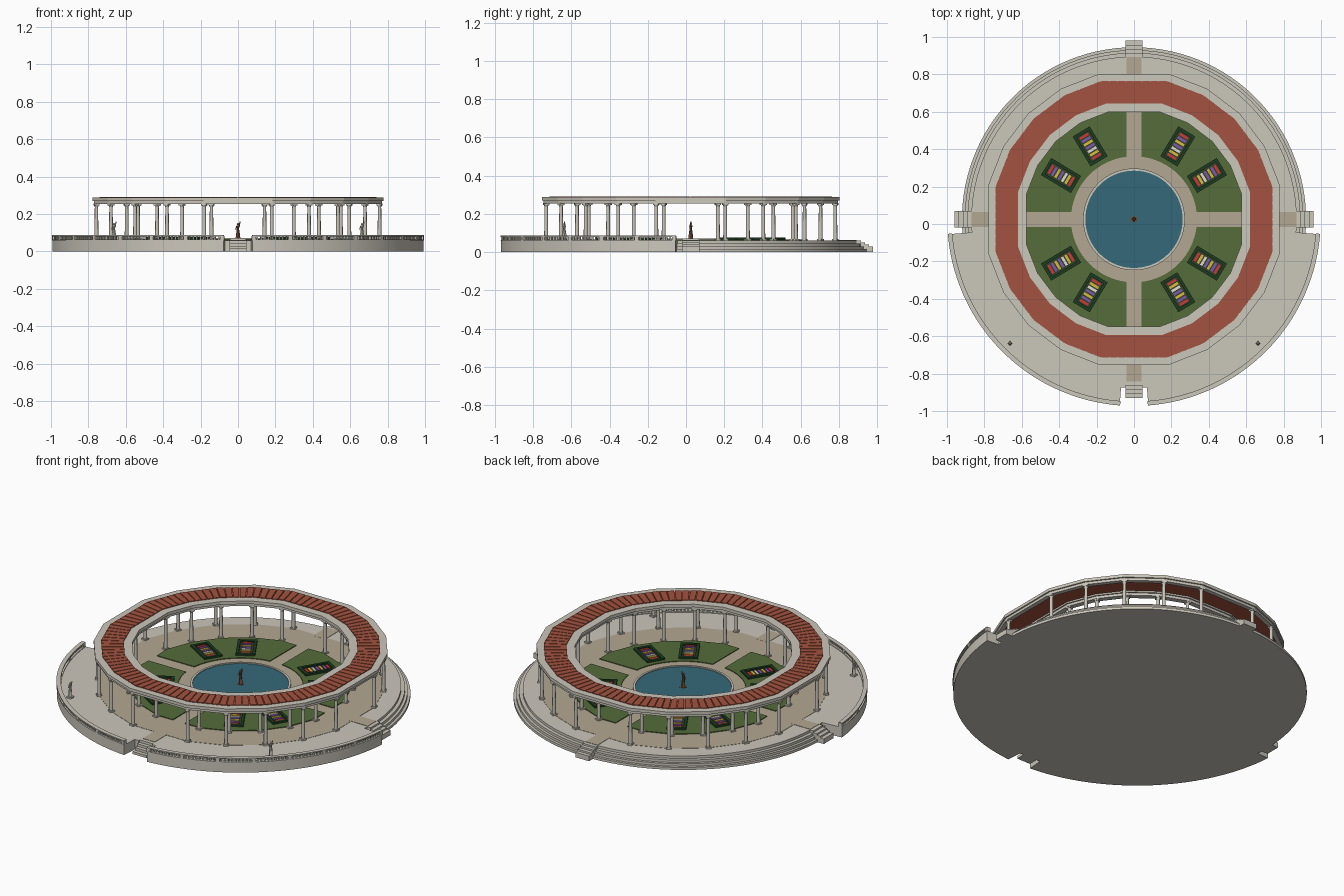
import bpy, bmesh, math
from mathutils import Matrix, Vector

if "Cube" in bpy.data.objects:
    bpy.data.objects.remove(bpy.data.objects["Cube"])

CY = 0.025                      # centre of the round plan in y
COL = dict(stone=(.60, .57, .50), tan=(.45, .39, .29), lawn=(.09, .15, .042),
           hedge=(.012, .045, .015), soil=(.03, .05, .02), water=(.035, .14, .19),
           terracotta=(.36, .085, .05), bronze=(.17, .08, .04), red=(.6, .04, .04),
           yellow=(.7, .5, .05), white=(.75, .72, .65), purple=(.2, .1, .4))
MATS = {}


def finish(name, bm, col, smooth=False):
    if col not in MATS:
        MATS[col] = bpy.data.materials.new(col)
        MATS[col].diffuse_color = (*COL[col], 1)
    bmesh.ops.recalc_face_normals(bm, faces=bm.faces[:])
    me = bpy.data.meshes.new(name)
    bm.to_mesh(me)
    bm.free()
    me.materials.append(MATS[col])
    ob = bpy.data.objects.new(name, me)
    bpy.context.collection.objects.link(ob)
    if smooth:
        bpy.ops.object.select_all(action='DESELECT')
        ob.select_set(True)
        bpy.context.view_layer.objects.active = ob
        bpy.ops.object.shade_smooth_by_angle(angle=math.radians(35))
    return ob


def pol(r, a, z=0):
    a = math.radians(a)
    return Vector((r * math.cos(a), CY + r * math.sin(a), z))


def arc(a0, a1, n):
    return [a0 + (a1 - a0) * i / n for i in range(n + 1)]


def add_ring(bm, r0, r1, z0, z1, angs, closed=False):
    rows = [[bm.verts.new(pol(r, a, z)) for r, z in
             ((r0, z0), (r1, z0), (r1, z1), (r0, z1))] for a in angs]
    for i in range(len(rows) - (0 if closed else 1)):
        p, q = rows[i], rows[(i + 1) % len(rows)]
        for k in range(4):
            bm.faces.new((p[k], p[(k + 1) % 4], q[(k + 1) % 4], q[k]))
    if not closed:
        bm.faces.new(rows[0])
        bm.faces.new(rows[-1][::-1])


def ring(name, r0, r1, z0, z1, angs, col, closed=False, smooth=False):
    bm = bmesh.new()
    add_ring(bm, r0, r1, z0, z1, angs, closed)
    return finish(name, bm, col, smooth)


def prism(name, pts, z0, z1, col, smooth=False):
    bm = bmesh.new()
    f = bm.faces.new([bm.verts.new((p.x, p.y, z0)) for p in pts])
    g = bmesh.ops.extrude_face_region(bm, geom=[f])['geom']
    for v in g:
        if isinstance(v, bmesh.types.BMVert):
            v.co.z = z1
    return finish(name, bm, col, smooth)


def add_box(bm, x0, x1, y0, y1, z0, z1, mat=Matrix()):
    m = mat @ Matrix.Translation(((x0 + x1) / 2, (y0 + y1) / 2, (z0 + z1) / 2)) \
        @ Matrix.Diagonal((x1 - x0, y1 - y0, z1 - z0, 1))
    bmesh.ops.create_cube(bm, size=1, matrix=m)


def add_cone(bm, p, q, r1, r2, n=10):
    p, q = Vector(p), Vector(q)
    d = q - p
    m = Matrix.Translation((p + q) / 2) @ d.to_track_quat('Z', 'Y').to_matrix().to_4x4()
    bmesh.ops.create_cone(bm, cap_ends=True, segments=n, radius1=r1, radius2=r2,
                          depth=d.length, matrix=m)


def radial(a, r=0):             # local x points outwards
    return Matrix.Translation(pol(r, a)) @ Matrix.Rotation(math.radians(a), 4, 'Z')


CIRC = arc(0, 360, 96)[:-1]
# pergola corners: wide gate bay on each axis, four bays per quadrant
GATE = 13.4
QUAD = arc(GATE, 90 - GATE, 4)
POLY = [q * 90 + a for q in range(4) for a in QUAD]

# base, back steps, front terrace
prism("base_floor", [pol(.87, a) for a in CIRC], 0, .06, 'stone', True)
for i, r in enumerate((.92, .905, .89)):
    ring(f"back_step_{i}", .86, r, 0, .015 * (i + 1), arc(-4.6, 184.6, 60), 'stone', smooth=True)
for side, a0, a1 in (("left", 184.6, 265.6), ("right", 274.4, 355.4)):
    ring(f"terrace_{side}", .86, .995, 0, .06, arc(a0, a1, 40), 'stone', smooth=True)
    ring(f"terrace_curb_{side}", .972, .998, .06, .064, arc(a0, a1, 40), 'stone', smooth=True)
    ring(f"handrail_{side}", .974, .998, .08, .087, arc(a0, a1, 40), 'stone', smooth=True)
    bm = bmesh.new()
    for i, a in enumerate(arc(a0 + .5, a1 - .5, 70)):
        w = .011 if i % 10 == 0 else .004
        add_box(bm, -w, w, -w, w, .06, .083, radial(a, .986))
    finish(f"balusters_{side}", bm, 'stone')

# stairs on the four axes
for name, a, w, top, r_out in (("front", 270, .045, 4, .955), ("back", 90, .045, 2, .955),
                               ("left", 180, .045, 2, .96), ("right", 0, .045, 2, .96)):
    bm = bmesh.new()
    n = 4
    for i in range(n):
        r = r_out - i * (r_out - .868) / n
        add_box(bm, .85, r, -w, w, 0, .06 * (i + 1) / n if top == 4 else .03 + .01 * i, radial(a))
    if top == 4:
        for s in (-1, 1):
            y = sorted((s * w, s * .075))
            add_box(bm, .85, .90, *y, 0, .06, radial(a))
    finish(f"{name}_stairs", bm, 'stone')

# paving under the pergola and gate paths
prism("court_paving", [pol(.78, a) for a in POLY], .055, .0615, 'tan')
bm = bmesh.new()
for a in (0, 90, 180, 270):
    add_box(bm, .74, .868, -.04, .04, .055, .062, radial(a))
finish("gate_paths", bm, 'tan')

# lawns
for q in range(4):
    o, s, g = .60, 3.9, .60 * math.cos(math.radians(GATE))
    outer = [pol(g, q * 90 + s)] + [pol(o, q * 90 + a) for a in QUAD] + [pol(g, q * 90 + 90 - s)]
    inner = [pol(.337, q * 90 + a) for a in arc(83.2, 6.8, 16)]
    prism(f"lawn_{q}", outer + inner, .06, .066, 'lawn')

# flower beds
hedge, soil = bmesh.new(), bmesh.new()
rows = {c: bmesh.new() for c in ('red', 'yellow', 'white', 'purple')}
for q in range(4):
    for a in (31, 59):
        m = radial(q * 90 + a, .455)
        for s in (-1, 1):
            x, y = sorted((s * .093, s * .076)), sorted((s * .053, s * .037))
            add_box(hedge, *x, -.053, .053, .06, .077, m)
            add_box(hedge, -.08, .08, *y, .06, .077, m)
        add_box(soil, -.08, .08, -.04, .04, .06, .068, m)
        for i, c in enumerate(('red', 'yellow', 'white', 'purple', 'yellow', 'purple', 'red')):
            x = -.063 + i * .021
            add_box(rows[c], x - .007, x + .007, -.026, .026, .06, .074, m)
finish("bed_hedges", hedge, 'hedge')
finish("bed_soil", soil, 'soil')
for c, b in rows.items():
    finish(f"{c}_flowers", b, c)

# pool
ring("pool_rim", .26, .272, .058, .072, CIRC, 'stone', True, True)
prism("pool_water", [pol(.262, a) for a in CIRC], .058, .067, 'water')

# columns
bm = bmesh.new()
for r in (.612, .778):
    for a in POLY:
        m = radial(a, r)
        p = m.translation
        add_box(bm, -.014, .014, -.014, .014, .06, .069, m)
        add_box(bm, -.014, .014, -.014, .014, .247, .257, m)
        add_cone(bm, p + Vector((0, 0, .069)), p + Vector((0, 0, .238)), .0105, .009, 12)
        add_cone(bm, p + Vector((0, 0, .238)), p + Vector((0, 0, .247)), .009, .013, 12)
finish("columns", bm, 'stone', True)

# entablature rings and tiled roof
for name, r0, r1 in (("inner", .59, .637), ("outer", .758, .80)):
    ring(f"{name}_beam", r0 + .008, r1 - .008, .255, .27, POLY, 'stone', True)
    ring(f"{name}_cornice", r0, r1, .27, .288, POLY, 'stone', True)
ring("roof_deck", .63, .765, .279, .287, POLY, 'terracotta', True)
bm = bmesh.new()
for i, a in enumerate(POLY):
    b = POLY[(i + 1) % 20] + (360 if i == 19 else 0)
    n = 8 if i % 5 == 4 else 5
    for k in range(n):
        def edge(r, t):
            return pol(r, a).lerp(pol(r, b), t)
        t0, t1 = (k + .06) / n, (k + .94) / n
        quad = [edge(.637, t0), edge(.76, t0), edge(.76, t1), edge(.637, t1)]
        lo = [bm.verts.new((p.x, p.y, .285)) for p in quad]
        hi = [bm.verts.new((p.x, p.y, .292)) for p in quad]
        bm.faces.new(hi)
        for j in range(4):
            bm.faces.new((lo[j], lo[(j + 1) % 4], hi[(j + 1) % 4], hi[j]))
finish("roof_tiles", bm, 'terracotta')


# statues with raised arm
def statue(name, x, y, col, lean):
    bm = bmesh.new()
    add_box(bm, x - .015, x + .015, y - .015, y + .015, .058, .068)
    add_cone(bm, (x, y, .068), (x, y, .098), .013, .010, 4)
    add_cone(bm, (x, y, .098), (x, y, .122), .010, .006)
    add_cone(bm, (x, y, .122), (x, y, .138), .006, .009)
    bmesh.ops.create_icosphere(bm, subdivisions=2, radius=.006,
                               matrix=Matrix.Translation((x, y, .146)))
    add_cone(bm, (x + .006 * lean, y, .135), (x + .011 * lean, y, .16), .0035, .0025, 8)
    add_cone(bm, (x - .008 * lean, y, .136), (x - .011 * lean, y, .116), .003, .0025, 8)
    finish(name, bm, col, True)


statue("pool_statue", 0, CY, 'bronze', 1)
statue("left_statue", -.663, -.637, 'stone', 1)
statue("right_statue", .663, -.637, 'stone', 1)

for m in bpy.data.materials:
    if m.users and not m.is_grease_pencil:
        m.use_nodes = True
        m.node_tree.nodes["Principled BSDF"].inputs["Base Color"].default_value = m.diffuse_color
